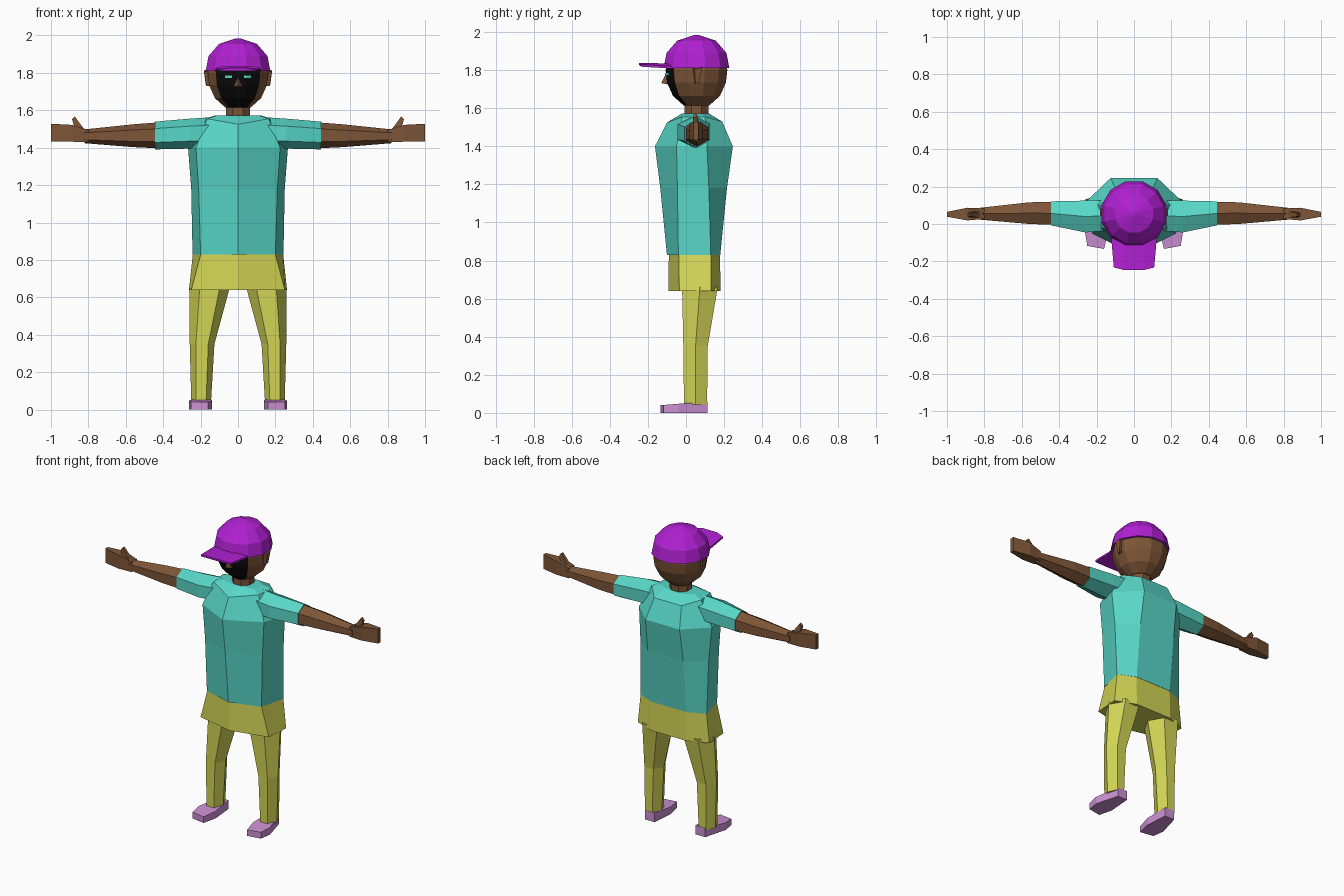
import bpy, bmesh, math
from mathutils import Vector

def material(name, rgb):
    m = bpy.data.materials.new(name)
    m.diffuse_color = (*rgb, 1)
    return m

TEAL = material("teal cloth", (0.098, 0.68, 0.575))
PURPLE = material("purple cap", (0.44, 0.0144, 0.65))
YELLOW = material("yellow cloth", (0.65, 0.665, 0.091))
SKIN = material("brown skin", (0.205, 0.091, 0.038))
BLACK = material("black face", (0.003, 0.003, 0.003))
PINK = material("pink shoe", (0.60, 0.28, 0.65))

def loft(name, rings, *mats, side=1, rule=None):
    """Skin equal-length rings of points into a closed flat-shaded solid."""
    bm = bmesh.new()
    rows = [[bm.verts.new((p[0] * side, p[1], p[2])) for p in r] for r in rings]
    n = len(rows[0])
    for a, b in zip(rows, rows[1:]):
        for i in range(n):
            j = (i + 1) % n
            bm.faces.new((a[i], a[j], b[j], b[i]))
    bm.faces.new(rows[0])
    bm.faces.new(rows[-1])
    bmesh.ops.recalc_face_normals(bm, faces=bm.faces)
    bm.normal_update()
    if rule:
        for f in bm.faces:
            f.material_index = rule(f)
    me = bpy.data.meshes.new(name)
    bm.to_mesh(me)
    bm.free()
    for m in mats:
        me.materials.append(m)
    ob = bpy.data.objects.new(name, me)
    bpy.context.collection.objects.link(ob)
    return ob

def sym(half):
    """Mirror half a ring (front centre to back) over x = 0."""
    return half + [(-x, y, z) for x, y, z in reversed(half) if x > 0]

def flat(z, pts):
    return sym([(x, y, z) for x, y in pts])

def round_ring(z, r, n=12, cx=0, cy=0.055, ry=None, phase=15):
    ry = ry or r
    angs = [math.radians(phase + 360 * i / n) for i in range(n)]
    return [(cx + r * math.sin(a), cy - ry * math.cos(a), z) for a in angs]

def arm_ring(x, y, ry, z, rz):
    """Hexagon across the arm, with a corner on top."""
    angs = [math.radians(60 * i) for i in range(6)]
    return [(x, y + ry * math.sin(a) / 0.866, z + rz * math.cos(a)) for a in angs]

def box_ring(x, y, hy, z0, z1):
    return [(x, y - hy, z0), (x, y + hy, z0), (x, y + hy, z1), (x, y - hy, z1)]

# Shirt body
loft("shirt", [
    flat(0.83, [(0, -0.10), (0.20, -0.04), (0.243, 0.13), (0.13, 0.18)]),
    flat(1.18, [(0, -0.135), (0.21, -0.045), (0.25, 0.12), (0.13, 0.215)]),
    flat(1.40, [(0, -0.163), (0.225, -0.05), (0.267, 0.11), (0.125, 0.246)]),
    sym([(0, -0.10, 1.525), (0.165, -0.02, 1.555), (0.18, 0.10, 1.555), (0.10, 0.19, 1.53)]),
    flat(1.573, [(0, -0.02), (0.11, 0.0), (0.12, 0.08), (0.07, 0.12)]),
], TEAL)

# Shorts
loft("shorts", [
    flat(0.64, [(0, -0.093), (0.25, -0.035), (0.262, 0.13), (0.13, 0.182)]),
    flat(0.835, [(0, -0.09), (0.198, -0.038), (0.241, 0.13), (0.13, 0.178)]),
], YELLOW)

# Neck and head: the three front columns of the head are black
loft("neck", [round_ring(z, 0.068, 8, phase=22.5) for z in (1.55, 1.65)], SKIN)
loft("head", [round_ring(z, r) for z, r in
              ((1.615, 0.07), (1.665, 0.128), (1.735, 0.16), (1.80, 0.168), (1.87, 0.15))],
     SKIN, BLACK,
     rule=lambda f: int(f.normal.y < -0.3 and abs(f.normal.x) < 0.75 * abs(f.normal.y)))

# Nose
loft("nose", [
    [(-0.026, -0.095, 1.725), (0.026, -0.095, 1.725), (0, -0.130, 1.732)],
    [(-0.008, -0.095, 1.78), (0.008, -0.095, 1.78), (0, -0.108, 1.775)],
], SKIN)

# Cap dome and arched brim
loft("cap", [round_ring(z, r) for z, r in
             ((1.81, 0.179), (1.89, 0.163), (1.955, 0.105), (1.985, 0.012))], PURPLE)

def brim_ring(w, y_mid, y_side, z_mid, z_side, t=0.012):
    top = [(-w, y_side, z_side), (-w / 2, y_mid, z_mid), (w / 2, y_mid, z_mid), (w, y_side, z_side)]
    return top + [(x, y, z - t) for x, y, z in reversed(top)]

loft("cap_brim", [
    brim_ring(0.125, -0.08, -0.04, 1.835, 1.818),
    brim_ring(0.108, -0.246, -0.232, 1.838, 1.830),
], PURPLE)

for s, tag in ((1, "left"), (-1, "right")):
    # Eye plate and ear
    loft(tag + "_eye", [[(x, y, 1.773), (x, y + 0.007, 1.773), (x, y + 0.007, 1.786), (x, y, 1.786)]
                        for x, y in ((0.032, -0.110), (0.043, -0.110), (0.069, -0.095))],
         TEAL, side=s)
    loft(tag + "_ear", [
        [(0.15, 0.03, 1.81), (0.15, 0.08, 1.82), (0.15, 0.07, 1.735), (0.15, 0.045, 1.73)],
        [(0.182, 0.045, 1.805), (0.180, 0.085, 1.815), (0.172, 0.07, 1.735), (0.168, 0.05, 1.73)],
    ], SKIN, side=s)

    # Sleeve and forearm
    loft(tag + "_sleeve", [
        arm_ring(0.14, 0.045, 0.08, 1.48, 0.083),
        arm_ring(0.26, 0.040, 0.085, 1.475, 0.08),
        arm_ring(0.445, 0.057, 0.064, 1.465, 0.074),
    ], TEAL, side=s)
    loft(tag + "_forearm", [
        arm_ring(0.43, 0.057, 0.061, 1.466, 0.069),
        arm_ring(0.56, 0.058, 0.058, 1.464, 0.061),
        arm_ring(0.82, 0.055, 0.032, 1.461, 0.037),
    ], SKIN, side=s)

    # Hand and thumb
    loft(tag + "_hand", [
        box_ring(0.80, 0.055, 0.028, 1.43, 1.495),
        box_ring(0.89, 0.053, 0.034, 1.432, 1.522),
        box_ring(1.00, 0.052, 0.013, 1.433, 1.528),
    ], SKIN, side=s)
    loft(tag + "_thumb", [
        [(0.81, 0.035, 1.485), (0.87, 0.035, 1.49), (0.87, 0.07, 1.49), (0.81, 0.07, 1.485)],
        [(0.84, 0.035, 1.522), (0.875, 0.035, 1.51), (0.875, 0.065, 1.51), (0.84, 0.065, 1.522)],
        [(0.873, 0.04, 1.568), (0.887, 0.04, 1.552), (0.887, 0.058, 1.552), (0.873, 0.058, 1.568)],
    ], SKIN, side=s)

    # Trouser leg
    loft(tag + "_leg", [
        round_ring(0.045, 0.053, 6, 0.197, 0.05, 0.07, 30),
        round_ring(0.35, 0.066, 6, 0.192, 0.05, 0.074, 30),
        round_ring(0.66, 0.108, 6, 0.150, 0.073, 0.108, 30),
    ], YELLOW, side=s)

    # Shoe, toe turned slightly outwards
    sole = [(0.15, 0.113), (0.22, 0.113), (0.262, -0.04), (0.25, -0.117), (0.16, -0.133), (0.138, -0.04)]
    loft(tag + "_shoe", [
        [(x, y, 0) for x, y in sole],
        [(x, y, 0.051 + 0.08 * y) for x, y in sole],
    ], PINK, side=s)
